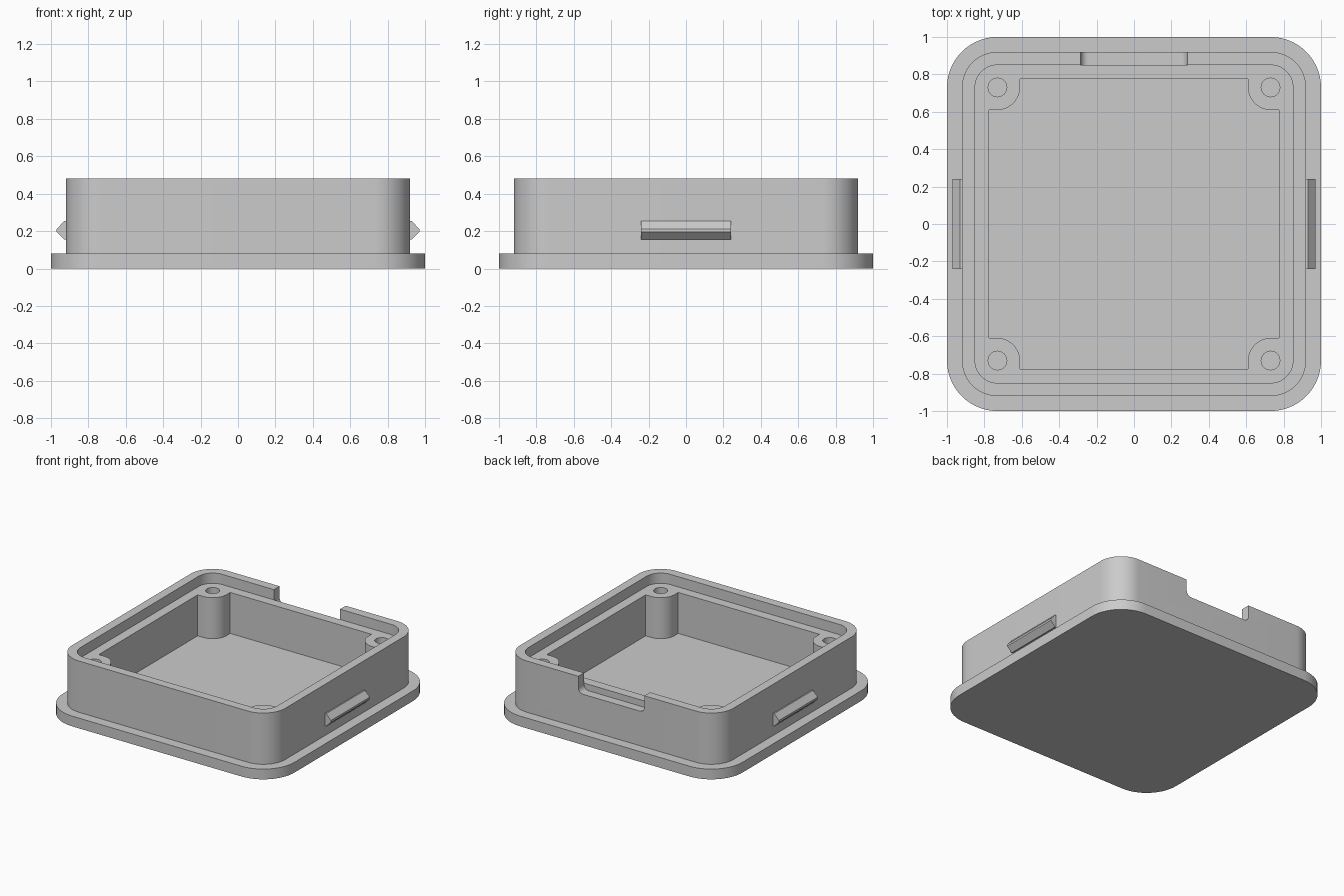
import bpy
import bmesh
from math import cos, sin, pi, radians
from mathutils import Matrix

cube = bpy.data.objects.get("Cube")
if cube:
    bpy.data.objects.remove(cube, do_unlink=True)

grey = bpy.data.materials.new("light_grey_plastic")
grey.use_nodes = True
colour = (0.6, 0.6, 0.6, 1)
grey.diffuse_color = colour
grey.node_tree.nodes["Principled BSDF"].inputs["Base Color"].default_value = colour

CORNER = 0.73       # shared centre of corner curves, bosses and screw holes
PLATE_TOP, LEDGE, RIM = 0.08, 0.40, 0.48
INNER, LIP, OUTER = 0.775, 0.85, 0.92


def arc(cx, cy, r, start, end, steps=14):
    angles = [radians(start + (end - start) * i / steps) for i in range(steps + 1)]
    return [(cx + r * cos(a), cy + r * sin(a)) for a in angles]


def four_corners(points):
    """Repeat one corner's outline around the four quadrants."""
    outline = []
    for q in range(4):
        c, s = round(cos(q * pi / 2)), round(sin(q * pi / 2))
        outline += [(c * x - s * y, s * x + c * y) for x, y in points]
    return outline


def rounded_square(half):
    return four_corners(arc(CORNER, CORNER, half - CORNER, 0, 90))


def prism(name, outline, low, high, along_y=False):
    """Extrude an outline up z, or an x-z outline along y."""
    bm = bmesh.new()
    face = bm.faces.new([bm.verts.new((x, y, low)) for x, y in outline])
    grown = bmesh.ops.extrude_face_region(bm, geom=[face])["geom"]
    for v in grown:
        if isinstance(v, bmesh.types.BMVert):
            v.co.z = high
    if along_y:
        bm.transform(Matrix(((1, 0, 0, 0), (0, 0, 1, 0), (0, 1, 0, 0), (0, 0, 0, 1))))
    bmesh.ops.recalc_face_normals(bm, faces=bm.faces)
    mesh = bpy.data.meshes.new(name)
    bm.to_mesh(mesh)
    bm.free()
    mesh.materials.append(grey)
    obj = bpy.data.objects.new(name, mesh)
    bpy.context.collection.objects.link(obj)
    return obj


def activate(obj):
    bpy.ops.object.select_all(action="DESELECT")
    obj.select_set(True)
    bpy.context.view_layer.objects.active = obj


def cut(target, cutter):
    cutter.hide_render = True
    mod = target.modifiers.new("cut", "BOOLEAN")
    mod.operation, mod.solver, mod.object = "DIFFERENCE", "EXACT", cutter
    activate(target)
    bpy.ops.object.modifier_apply(modifier=mod.name)
    bpy.data.objects.remove(cutter, do_unlink=True)


def smooth(obj):
    activate(obj)
    bpy.ops.object.shade_smooth_by_angle(angle=radians(30))


# Flanged base plate, its top is the box floor
base_plate = prism("base_plate", rounded_square(1), 0, PLATE_TOP)

# Box wall with a stepped rim
box_wall = prism("box_wall", rounded_square(OUTER), PLATE_TOP, RIM)
cut(box_wall, prism("rim_recess", rounded_square(LIP), LEDGE, RIM + 0.2))

# Cavity that leaves a round boss standing in each corner
boss = 0.12
corner = [(INNER, CORNER - boss)]
corner += arc(CORNER, CORNER, boss, 270, 180)
corner += [(CORNER - boss, INNER)]
cut(box_wall, prism("cavity", four_corners(corner), -0.1, RIM + 0.1))

# Screw holes in the bosses
for sx in (-1, 1):
    for sy in (-1, 1):
        hole = arc(sx * CORNER, sy * CORNER, 0.05, 0, 345, 23)
        cut(box_wall, prism("screw_hole", hole, -0.1, RIM + 0.1))

# Notch through the back lip, with rounded lower corners
half, floor, r = 0.285, 0.35, 0.04
notch = [(half, RIM + 0.1), (-half, RIM + 0.1)]
notch += arc(-half + r, floor + r, r, 180, 270, 8)
notch += arc(half - r, floor + r, r, 270, 360, 8)
cut(box_wall, prism("notch", notch, LIP, 1.1, along_y=True))

# Snap ridges on both sides
ridge = [(OUTER, 0.155), (0.93, 0.155), (0.97, 0.195),
         (0.97, 0.21), (0.93, 0.253), (OUTER, 0.253)]
for side, sign in (("left", 1), ("right", -1)):
    prism(side + "_snap_ridge", [(sign * x, z) for x, z in ridge],
          -0.24, 0.24, along_y=True)

smooth(base_plate)
smooth(box_wall)
